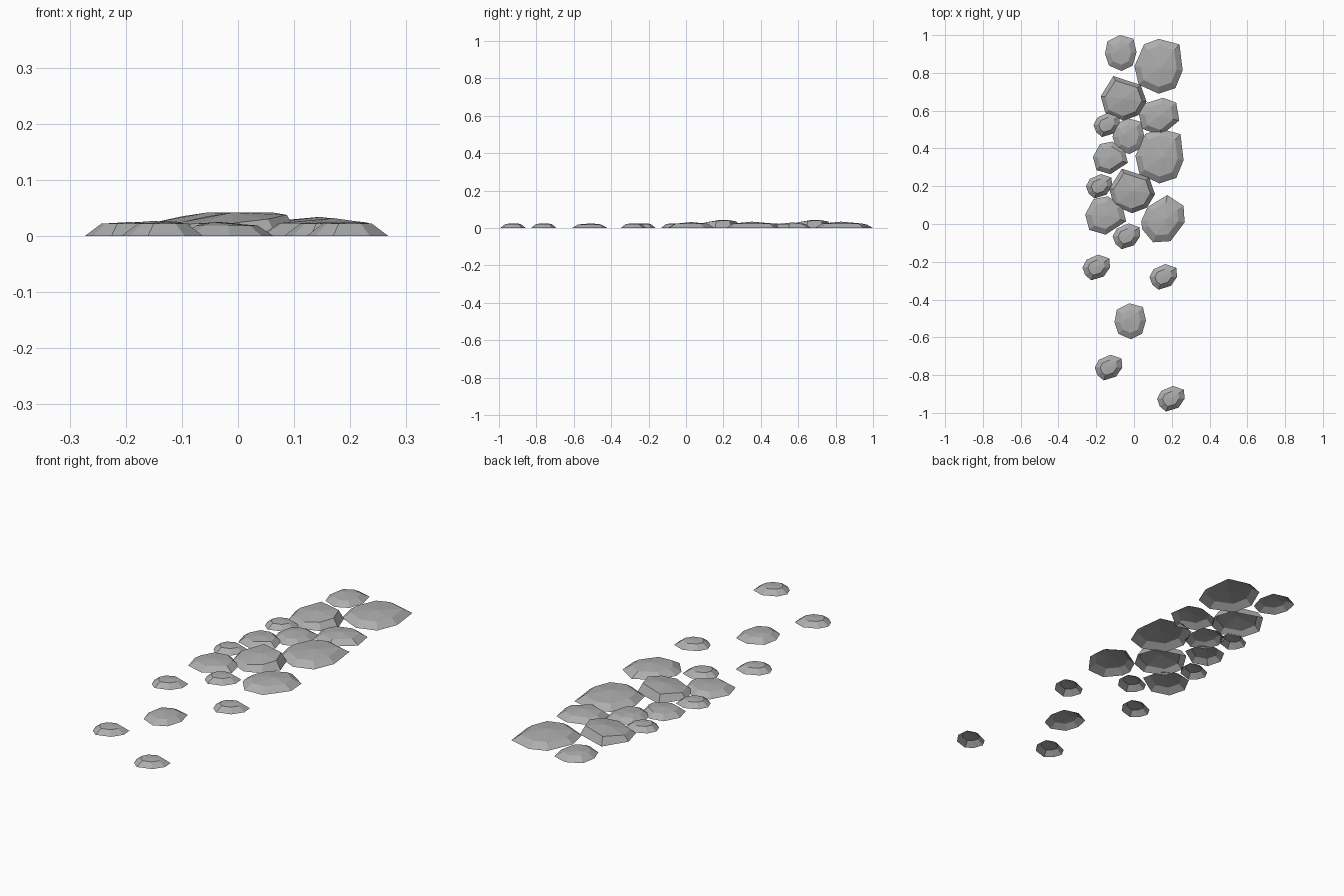
import bpy
import bmesh
from mathutils import Vector

default_cube = bpy.data.objects.get("Cube")
if default_cube:
    bpy.data.objects.remove(default_cube, do_unlink=True)

# Single stone colour
stone_grey = bpy.data.materials.new("stone_grey")
stone_grey.use_nodes = True
stone_grey.diffuse_color = (0.42, 0.42, 0.42, 1)
stone_grey.node_tree.nodes["Principled BSDF"].inputs["Base Color"].default_value = (0.42, 0.42, 0.42, 1)


def make_stone(name, outline, center, size, shoulder, shoulder_height, height, tilt, peak):
    """Open-bottomed faceted shell: ground rim, raised shoulder ring, low crown."""
    bm = bmesh.new()
    half = Vector((size[0] / 2, size[1] / 2))
    rim, ring = [], []
    for u, v in outline:
        rim.append(bm.verts.new((u * half.x, v * half.y, 0)))
        lift = shoulder_height + tilt * (u + v)
        ring.append(bm.verts.new((u * half.x * shoulder, v * half.y * shoulder, lift)))
    crown = bm.verts.new((peak[0] * half.x, peak[1] * half.y, height))
    count = len(outline)
    for i in range(count):
        following = (i + 1) % count
        bm.faces.new((rim[i], rim[following], ring[following], ring[i]))
        bm.faces.new((ring[i], ring[following], crown))
    # Outlines run clockwise, so turn every facet outward
    bmesh.ops.reverse_faces(bm, faces=bm.faces[:])
    mesh = bpy.data.meshes.new(name)
    bm.to_mesh(mesh)
    bm.free()
    mesh.materials.append(stone_grey)
    stone = bpy.data.objects.new(name, mesh)
    stone.location = (center[0], center[1], 0)
    bpy.context.scene.collection.objects.link(stone)


def lay_stones(name, outline, size, places, shoulder, shoulder_height, height, tilt=0, peak=(0, 0)):
    """Repeat one stone shape; a place may carry its own scale."""
    for number, (x, y, *scale) in enumerate(places, start=1):
        factor = scale[0] if scale else 1
        make_stone(f"{name}_{number}", outline, (x, y), [side * factor for side in size],
                   shoulder, shoulder_height, height, tilt, peak)


# Small pebbles scattered along the path
lay_stones(
    name="pebble",
    outline=[(-1, 0), (-.7, .6), (.15, 1), (.95, .7), (1, 0), (.55, -.7), (-.35, -1), (-.8, -.6)],
    size=(.146, .136),
    places=[(-.2, -.23), (.155, -.28), (-.135, -.76), (.195, -.925), (-.04, -.065),
            (-.145, .525, .95), (-.185, .2, .95)],
    shoulder=.6, shoulder_height=.022, height=.025, peak=(.1, .1))

# Oval stones, steeper on the left
lay_stones(
    name="oval_stone",
    outline=[(-.85, .65), (-.05, 1), (.8, .8), (1, .05), (.75, -.7), (.05, -1), (-.75, -.7), (-1, -.05)],
    size=(.167, .19),
    places=[(-.07, .905), (-.02, -.515), (-.03, .465)],
    shoulder=.65, shoulder_height=.019, height=.025, peak=(-.3, .1))

# Large slabs on the left edge
lay_stones(
    name="large_slab",
    outline=[(-.6, .8), (0, 1), (.87, .8), (1, -.15), (.7, -.8), (0, -1), (-.83, -.67), (-1, 0)],
    size=(.255, .29),
    places=[(.13, .835), (.135, .36)],
    shoulder=.75, shoulder_height=.024, height=.034, peak=(.1, -.05))

# Egg-shaped slab
lay_stones(
    name="egg_slab",
    outline=[(-1, -.1), (-.7, .5), (.2, 1), (.95, .55), (1, -.15), (.35, -.95), (-.45, -1), (-.95, -.45)],
    size=(.23, .25),
    places=[(.153, .028)],
    shoulder=.7, shoulder_height=.023, height=.032, peak=(.15, 0))

# Tall slabs tilted up toward the back
lay_stones(
    name="tall_slab",
    outline=[(-.45, 1), (.75, .6), (1, -.15), (.65, -.75), (0, -1), (-.8, -.65), (-1, .1)],
    size=(.242, .236),
    places=[(-.055, .665), (-.01, .175)],
    shoulder=.8, shoulder_height=.031, height=.042, tilt=.008)

# Medium stone between the large slabs
lay_stones(
    name="medium_stone",
    outline=[(-.7, .7), (.2, 1), (.85, .75), (1, -.2), (.1, -1), (-.8, -.65), (-1, .15)],
    size=(.215, .2),
    places=[(.132, .568)],
    shoulder=.7, shoulder_height=.022, height=.03)

# Rounded stones on the right edge
lay_stones(
    name="rounded_stone",
    outline=[(-.6, .85), (.1, 1), (.8, .55), (1, -.3), (0, -1), (-.8, -.75), (-1, .05)],
    size=(.217, .203),
    places=[(-.15, .045), (-.125, .35, .85)],
    shoulder=.7, shoulder_height=.021, height=.027)
